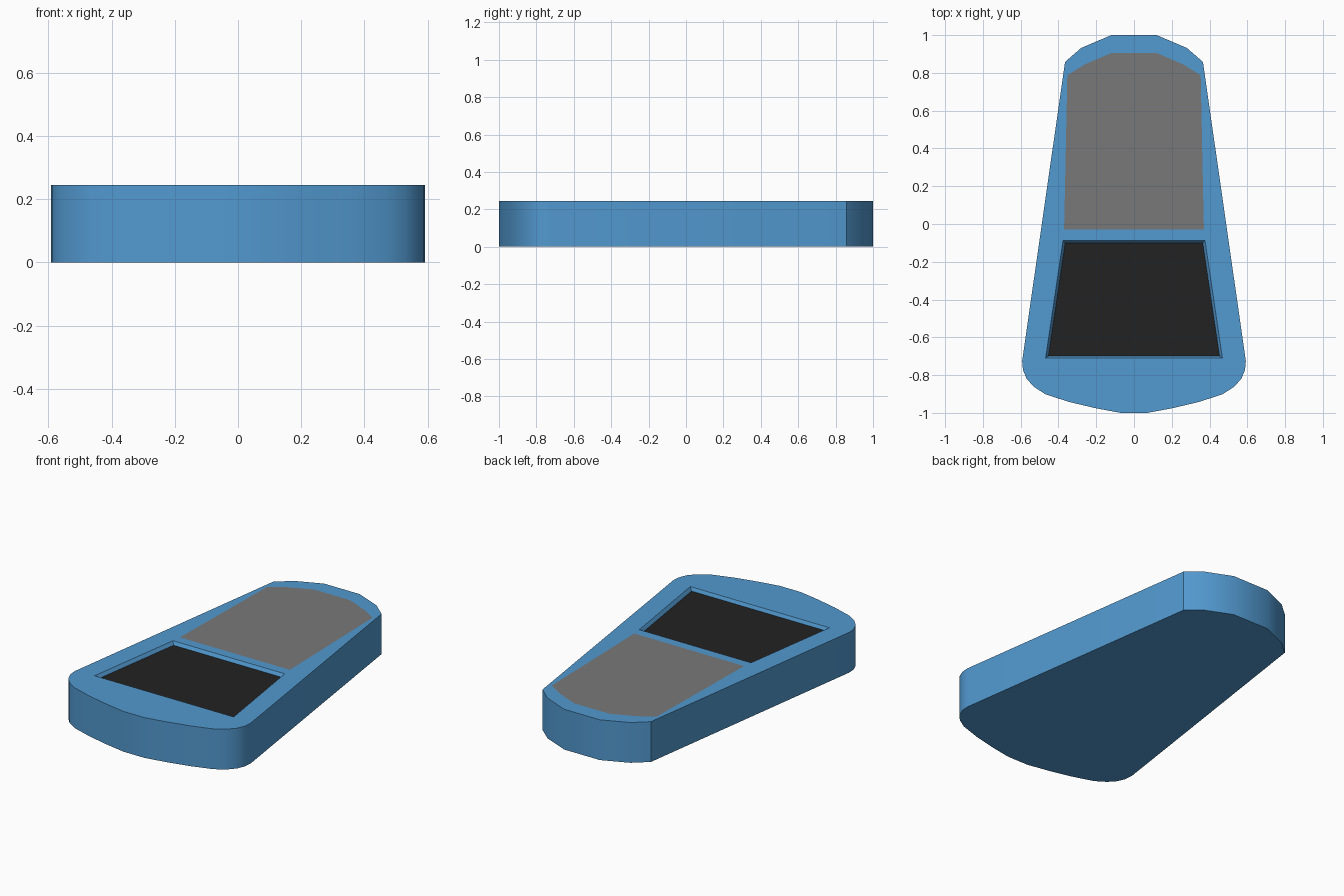
import bpy, bmesh

if "Cube" in bpy.data.objects:
    bpy.data.objects.remove(bpy.data.objects["Cube"])

HEIGHT = 0.245
DEPTH = 0.02


def material(name, rgb):
    m = bpy.data.materials.new(name)
    m.diffuse_color = (*rgb, 1.0)
    m.use_nodes = True
    m.node_tree.nodes["Principled BSDF"].inputs["Base Color"].default_value = m.diffuse_color
    return m


blue = material("body blue", (0.085, 0.32, 0.63))
grey = material("panel grey", (0.19, 0.19, 0.19))
black = material("window black", (0.016, 0.016, 0.016))


def mirrored(half):
    """Right-hand half profile, back to front, closed by its mirror image."""
    return half + [(-x, y) for x, y in reversed(half)]


def ring(bm, pts, z):
    """Closed loop of vertices and edges."""
    vs = [bm.verts.new((x, y, z)) for x, y in pts]
    es = [bm.edges.new((v, vs[(i + 1) % len(vs)])) for i, v in enumerate(vs)]
    return vs, es


def bridge(bm, a, b):
    n = len(a)
    for i in range(n):
        j = (i + 1) % n
        bm.faces.new((a[i], a[j], b[j], b[i]))


def finish(bm, name, mat):
    me = bpy.data.meshes.new(name)
    bm.to_mesh(me)
    bm.free()
    me.materials.append(mat)
    ob = bpy.data.objects.new(name, me)
    bpy.context.collection.objects.link(ob)
    return ob


outline = mirrored([(0.12, 1.0), (0.28, 0.932), (0.365, 0.858),
                    (0.592, -0.725), (0.588, -0.772), (0.568, -0.82),
                    (0.53, -0.862), (0.468, -0.902), (0.34, -0.943),
                    (0.2, -0.976), (0.07, -1.0)])
panel = mirrored([(0.12, 0.905), (0.26, 0.845), (0.353, 0.787), (0.37, -0.03)])
recess_top = mirrored([(0.376, -0.088), (0.468, -0.71)])
recess_floor = mirrored([(0.364, -0.10), (0.453, -0.70)])

# Body: outer wall, base, top with two openings, sloped recess walls
bm = bmesh.new()
low, _ = ring(bm, outline, 0)
top, e_top = ring(bm, outline, HEIGHT)
_, e_panel = ring(bm, panel, HEIGHT)
rim, e_rim = ring(bm, recess_top, HEIGHT)
floor, _ = ring(bm, recess_floor, HEIGHT - DEPTH)
bmesh.ops.triangle_fill(bm, use_beauty=True, use_dissolve=False,
                        edges=e_top + e_panel + e_rim, normal=(0, 0, 1))
bm.faces.new(low)
bridge(bm, low, top)
bridge(bm, rim, floor)
bmesh.ops.recalc_face_normals(bm, faces=bm.faces)
body = finish(bm, "body", blue)

# Flat panels: flush rear panel and sunken front window
for name, pts, z, mat in (("rear_panel", panel, HEIGHT, grey),
                          ("front_window", recess_floor, HEIGHT - DEPTH, black)):
    bm = bmesh.new()
    vs, _ = ring(bm, pts, z)
    f = bm.faces.new(vs)
    f.normal_update()
    if f.normal.z < 0:
        f.normal_flip()
    finish(bm, name, mat)

# Smooth the rounded ends, keep the main edges sharp
bpy.context.view_layer.objects.active = body
body.select_set(True)
bpy.ops.object.shade_smooth_by_angle(angle=0.55)
